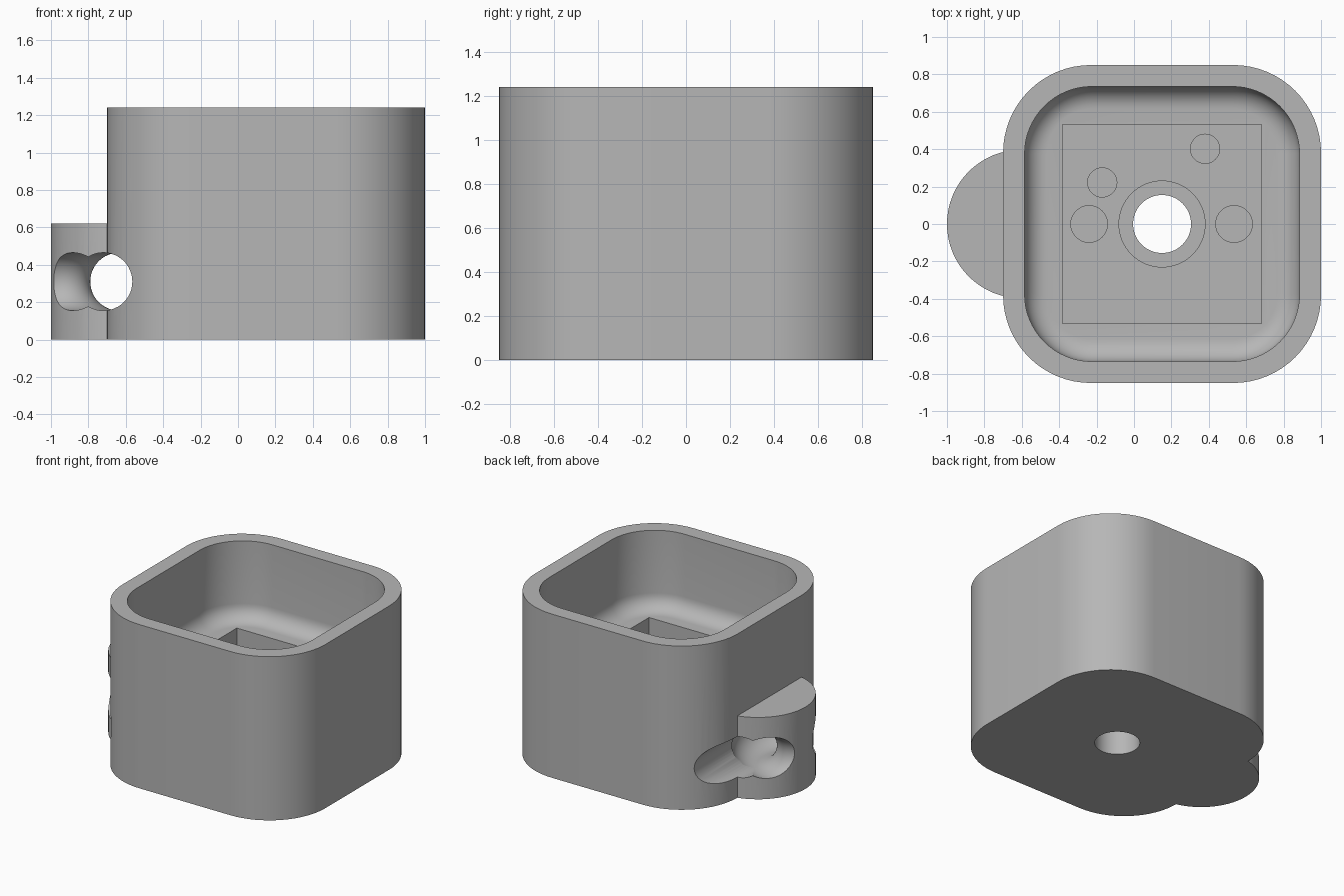
import bpy, bmesh, math
from mathutils import Matrix

if "Cube" in bpy.data.objects:
    bpy.data.objects.remove(bpy.data.objects["Cube"], do_unlink=True)

CX = 0.15            # centre of the cup body
LUG_X, LUG_R = -0.603, 0.397
HOLE_Z, HOLE_R = 0.31, 0.155

grey = bpy.data.materials.new("light_grey")
grey.use_nodes = True
grey.diffuse_color = (0.47, 0.47, 0.47, 1)
grey.node_tree.nodes["Principled BSDF"].inputs["Base Color"].default_value = (0.47, 0.47, 0.47, 1)


def finish(name, bm):
    bmesh.ops.recalc_face_normals(bm, faces=bm.faces)
    mesh = bpy.data.meshes.new(name)
    bm.to_mesh(mesh)
    bm.free()
    mesh.materials.append(grey)
    obj = bpy.data.objects.new(name, mesh)
    bpy.context.collection.objects.link(obj)
    return obj


def rounded_square(half, radius, seg=16):
    pts = []
    for k in range(4):
        for i in range(seg + 1):
            a = math.pi / 2 * (k + i / seg)
            mid = math.pi / 2 * (k + 0.5)
            c = half - radius
            pts.append((CX + math.copysign(c, math.cos(mid)) + radius * math.cos(a),
                        math.copysign(c, math.sin(mid)) + radius * math.sin(a)))
    return pts


def loft(name, layers):
    """Stack rounded squares given as (half width, corner radius, height)."""
    bm = bmesh.new()
    rings = [[bm.verts.new((x, y, z)) for x, y in rounded_square(h, r)] for h, r, z in layers]
    for low, high in zip(rings, rings[1:]):
        n = len(low)
        for i in range(n):
            j = (i + 1) % n
            bm.faces.new((low[i], low[j], high[j], high[i]))
    bm.faces.new(rings[0][::-1])
    bm.faces.new(rings[-1])
    return finish(name, bm)


def cylinder(name, x, y, r, z0, z1):
    bm = bmesh.new()
    bmesh.ops.create_cone(bm, cap_ends=True, segments=64, radius1=r, radius2=r, depth=z1 - z0,
                          matrix=Matrix.Translation((x, y, (z0 + z1) / 2)))
    return finish(name, bm)


def side_cylinder(name, x, y0, y1):
    bm = bmesh.new()
    place = Matrix.Translation((x, (y0 + y1) / 2, HOLE_Z)) @ Matrix.Rotation(math.pi / 2, 4, 'X')
    bmesh.ops.create_cone(bm, cap_ends=True, segments=48, radius1=HOLE_R, radius2=HOLE_R,
                          depth=abs(y1 - y0), matrix=place)
    return finish(name, bm)


def ring(name, x, major, minor, n=64, m=48):
    bm = bmesh.new()
    v = []
    for i in range(n):
        a = math.tau * i / n
        row = []
        for j in range(m):
            b = math.tau * j / m
            d = major + minor * math.cos(b)
            row.append(bm.verts.new((x + d * math.cos(a), d * math.sin(a),
                                     HOLE_Z + minor * math.sin(b))))
        v.append(row)
    for i in range(n):
        for j in range(m):
            k, l = (i + 1) % n, (j + 1) % m
            bm.faces.new((v[i][j], v[k][j], v[k][l], v[i][l]))
    return finish(name, bm)


def boolean(target, tool, operation='DIFFERENCE'):
    mod = target.modifiers.new("cut", 'BOOLEAN')
    mod.operation = operation
    mod.solver = 'EXACT'
    mod.object = tool
    bpy.context.view_layer.objects.active = target
    bpy.ops.object.modifier_apply(modifier=mod.name)
    bpy.data.objects.remove(tool, do_unlink=True)


# Outer body with the rounded side lug
cup = loft("cup_body", [(0.85, 0.47, 0), (0.85, 0.47, 1.24)])
boolean(cup, cylinder("lug", LUG_X, 0, LUG_R, 0, 0.62), 'UNION')

# Cavity with a filleted floor
floor, fillet, half, corner = 0.645, 0.12, 0.735, 0.36
layers = []
for i in range(9):
    a = math.pi / 2 * i / 8
    inset = fillet * (1 - math.sin(a))
    layers.append((half - inset, corner - inset, floor + fillet * (1 - math.cos(a))))
layers.append((half, corner, 1.5))
boolean(cup, loft("cavity_cutter", layers))

# Square pocket in the floor
bm = bmesh.new()
bmesh.ops.create_cube(bm, size=1, matrix=Matrix.Translation((CX, 0, 0.55))
                      @ Matrix.Diagonal((1.065, 1.065, 0.4, 1)))
boolean(cup, finish("pocket_cutter", bm))

# Recesses in the pocket and the centre through hole
for x, y, r, z in [(CX, 0, 0.23, 0.25), (CX, 0, 0.155, -0.2), (-0.24, 0, 0.098, 0.25),
                   (0.535, 0, 0.098, 0.25), (-0.17, 0.222, 0.078, 0.25), (0.38, 0.402, 0.078, 0.25)]:
    boolean(cup, cylinder("recess_cutter", x, y, r, z, 0.5))

# Curved cord tunnel through the lug, running out past the body corners
boolean(cup, ring("tunnel_cutter", -0.917, 0.282, HOLE_R))
for side in (-1, 1):
    boolean(cup, side_cylinder("tunnel_end_cutter", -0.72, 0.2 * side, 1.1 * side))

# Smooth shading with crisp edges
bpy.ops.object.select_all(action='DESELECT')
cup.select_set(True)
bpy.context.view_layer.objects.active = cup
bpy.ops.object.shade_smooth_by_angle(angle=math.radians(30))
